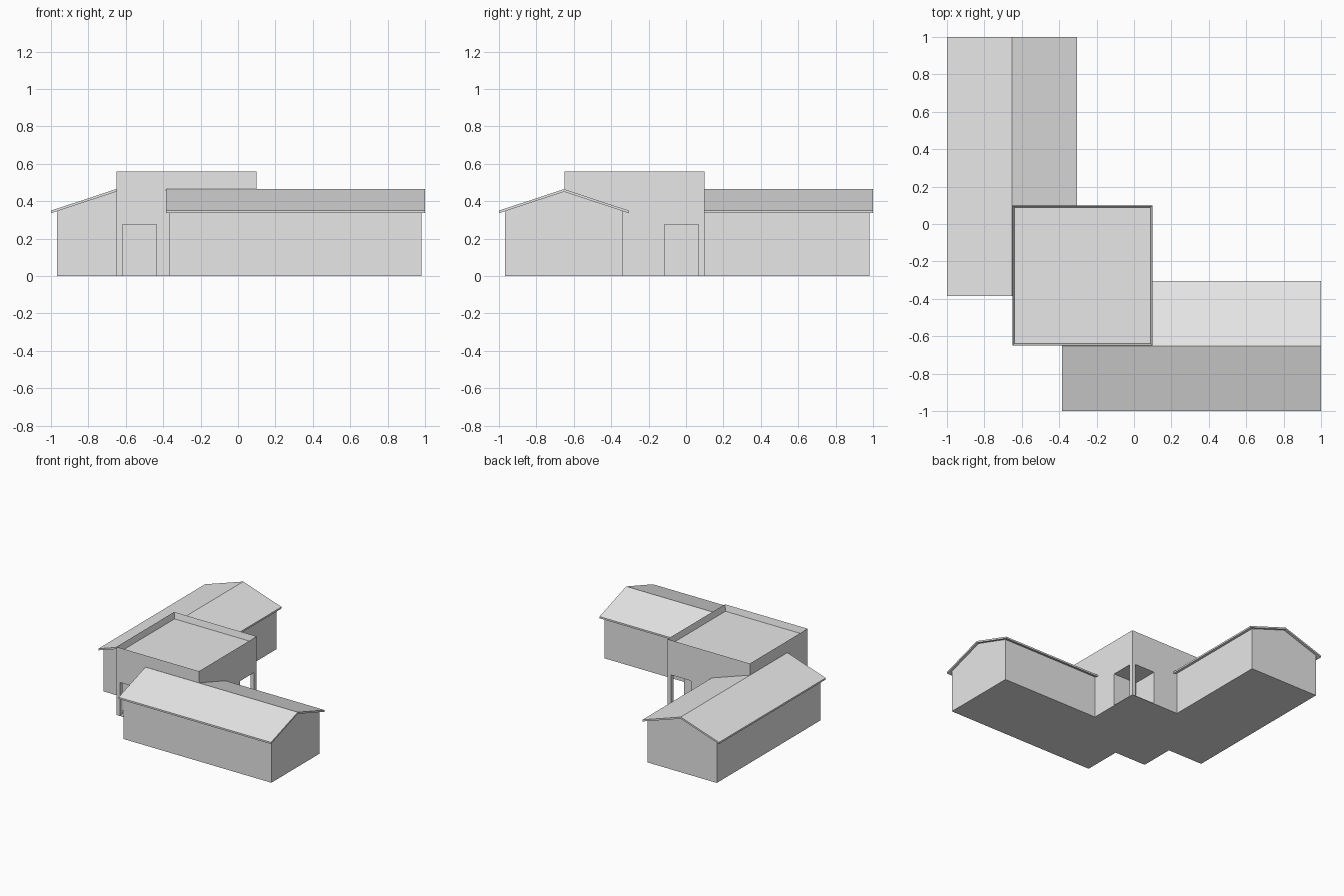
import bpy, bmesh
from mathutils import Vector

cube = bpy.data.objects.get("Cube")
if cube:
    bpy.data.objects.remove(cube, do_unlink=True)

GREY = (0.8, 0.8, 0.8, 1.0)
mat = bpy.data.materials.new("plain grey")
mat.use_nodes = True
mat.diffuse_color = GREY
mat.node_tree.nodes["Principled BSDF"].inputs["Base Color"].default_value = GREY


def prism(name, points, sweep, inset=0, sink=0):
    """Extrude a flat outline along a vector, optionally sinking its cap behind a rim."""
    bm = bmesh.new()
    base = bm.faces.new([bm.verts.new(p) for p in points])
    grown = bmesh.ops.extrude_face_region(bm, geom=[base], use_keep_orig=True)["geom"]
    cap = next(g for g in grown if isinstance(g, bmesh.types.BMFace))
    bmesh.ops.translate(bm, verts=cap.verts[:], vec=Vector(sweep))
    bmesh.ops.recalc_face_normals(bm, faces=bm.faces[:])
    if inset:
        bmesh.ops.inset_region(bm, faces=[cap], thickness=inset)
        bmesh.ops.translate(bm, verts=cap.verts[:], vec=(0, 0, -sink))
    mesh = bpy.data.meshes.new(name)
    bm.to_mesh(mesh)
    bm.free()
    mesh.materials.append(mat)
    obj = bpy.data.objects.new(name, mesh)
    bpy.context.collection.objects.link(obj)
    return obj


RIDGE, RIDGE_Z, THICK = -0.6525, 0.465, 0.014
EAVE, WALL = 0.3475, 0.314          # half widths of roof and walls
SLOPE = 0.115 / EAVE
eave_z = RIDGE_Z - SLOPE * EAVE
wall_z = RIDGE_Z - THICK - SLOPE * WALL

wall_outline = [(-WALL, 0), (WALL, 0), (WALL, wall_z), (0, RIDGE_Z - THICK), (-WALL, wall_z)]
roof_outline = [(-EAVE, eave_z - THICK), (0, RIDGE_Z - THICK), (EAVE, eave_z - THICK),
                (EAVE, eave_z), (0, RIDGE_Z), (-EAVE, eave_z)]

# Two gabled wings at right angles, each the mirror of the other across the diagonal
for side, along_x in (("front", True), ("side", False)):
    for part, outline, start, end in (("walls", wall_outline, -0.365, 0.98),
                                      ("roof", roof_outline, -0.385, 1.0)):
        if along_x:
            pts = [(start, RIDGE + w, z) for w, z in outline]
            sweep = (end - start, 0, 0)
        else:
            pts = [(RIDGE + w, start, z) for w, z in outline]
            sweep = (0, end - start, 0)
        prism(f"{side}_wing_{part}", pts, sweep)

# Central flat-roofed hall with a parapet
LOW, HIGH = -0.65, 0.1
square = [(LOW, LOW, 0), (HIGH, LOW, 0), (HIGH, HIGH, 0), (LOW, HIGH, 0)]
hall = prism("central_hall", square, (0, 0, 0.56), inset=0.016, sink=0.05)

# Corner porches, cut so that a square post stays at each corner
POST, DEEP, OUT, FLOOR, HEAD = 0.033, 0.214, -0.05, 0.004, 0.275
notch = [(OUT, POST), (POST, POST), (POST, OUT), (DEEP, OUT), (DEEP, DEEP), (OUT, DEEP)]
for name, corner, sign in (("front_porch_cutter", LOW, 1), ("back_porch_cutter", HIGH, -1)):
    pts = [(corner + sign * u, corner + sign * v, FLOOR) for u, v in notch]
    cutter = prism(name, pts, (0, 0, HEAD - FLOOR))
    cutter.hide_render = True
    cutter.hide_viewport = True
    cut = hall.modifiers.new(name, "BOOLEAN")
    cut.operation = "DIFFERENCE"
    cut.solver = "EXACT"
    cut.object = cutter
